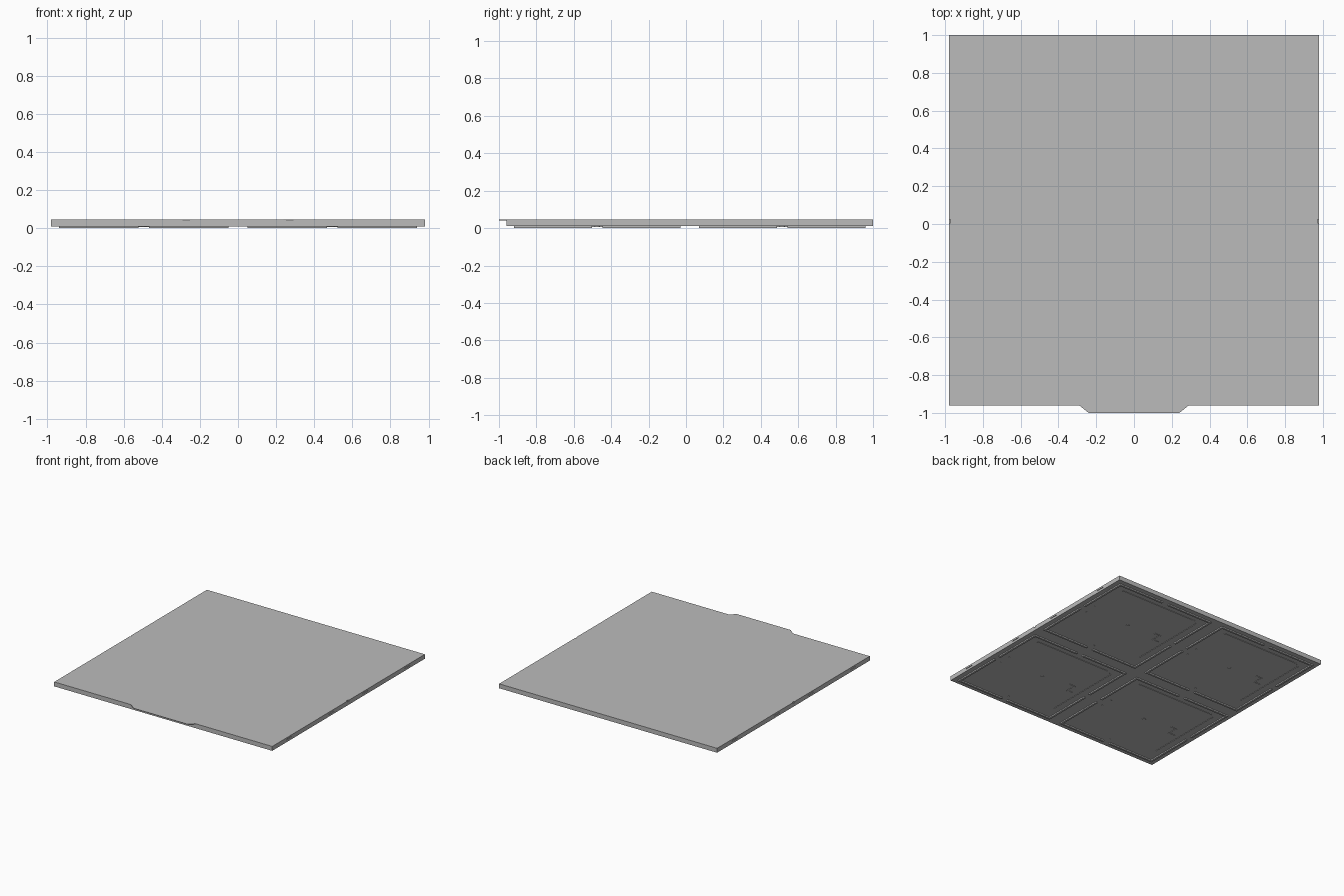
import bpy, bmesh, math
from mathutils import Matrix, Vector

cube = bpy.data.objects.get("Cube")
if cube:
    bpy.data.objects.remove(cube, do_unlink=True)

grey = bpy.data.materials.new("panel grey")
grey.use_nodes = True
grey.diffuse_color = (0.5, 0.5, 0.5, 1)
grey.node_tree.nodes["Principled BSDF"].inputs["Base Color"].default_value = (0.5, 0.5, 0.5, 1)

HALF = 0.98            # half width of the panel
MID_Y = 0.02           # centre of the square body
BASE, TOP = 0.01, 0.046
CELL = 0.495           # offset of each quarter from the middle
RIM = 0.445            # half size of each quarter's rim


def finish(name, bm):
    bmesh.ops.recalc_face_normals(bm, faces=bm.faces)
    mesh = bpy.data.meshes.new(name)
    bm.to_mesh(mesh)
    bm.free()
    obj = bpy.data.objects.new(name, mesh)
    bpy.context.collection.objects.link(obj)
    mesh.materials.append(grey)
    return obj


def add_box(bm, centre, size, turn=0):
    m = (Matrix.Translation(centre) @ Matrix.Rotation(turn, 4, 'Z')
         @ Matrix.Diagonal((*size, 1)))
    bmesh.ops.create_cube(bm, size=1, matrix=m)


def add_prism(bm, outline, z0, z1):
    face = bm.faces.new([bm.verts.new((x, y, z0)) for x, y in outline])
    made = bmesh.ops.extrude_face_region(bm, geom=[face])["geom"]
    verts = [g for g in made if isinstance(g, bmesh.types.BMVert)]
    bmesh.ops.translate(bm, verts=verts, vec=(0, 0, z1 - z0))


quarters = [(sx * CELL, MID_Y + sy * CELL) for sx in (-1, 1) for sy in (-1, 1)]

# Main slab
bm = bmesh.new()
add_box(bm, (0, MID_Y, (BASE + TOP) / 2), (2 * HALF, 2 * HALF, TOP - BASE))
slab = finish("panel_body", bm)

# Shallow slots in both side walls, two for each quarter
bm = bmesh.new()
for side in (-1, 1):
    for y in (-0.745, -0.205, 0.235, 0.775):
        add_box(bm, (side * HALF, y, 0.03), (0.016, 0.07, 0.005))
    add_box(bm, (side * HALF, 0.015, 0.043), (0.016, 0.018, 0.012))
cutter = finish("slot_cutter", bm)
cutter.hide_render = True
mod = slab.modifiers.new("slots", 'BOOLEAN')
mod.operation = 'DIFFERENCE'
mod.object = cutter
bpy.context.view_layer.objects.active = slab
bpy.ops.object.modifier_apply(modifier=mod.name)
bpy.data.objects.remove(cutter, do_unlink=True)

# Thin tab along the front top edge
bm = bmesh.new()
add_prism(bm, [(-0.29, -0.96), (-0.24, -1), (0.24, -1), (0.29, -0.96)], TOP - 0.004, TOP)
finish("front_tab", bm)

# Underside rims: each side is two bars with a gap between them
bm = bmesh.new()
width, gap = 0.016, 0.028
for cx, cy in quarters:
    for k in range(4):
        turn = Matrix.Rotation(k * math.pi / 2, 3, 'Z')
        for s in (-1, 1):
            p = turn @ Vector((s * (RIM + gap) / 2, RIM - width / 2, 0))
            add_box(bm, (cx + p.x, cy + p.y, BASE / 2),
                    (RIM - gap, width, BASE), k * math.pi / 2)
finish("underside_rims", bm)

# L-shaped ribs with a chamfered corner
bm = bmesh.new()
z, h, w = 0.0085, 0.004, 0.008
for cx, cy in quarters:
    add_box(bm, (cx + 0.02, cy + 0.375, z), (0.68, w, h))
    add_box(bm, (cx - 0.375, cy + 0.02, z), (w, 0.66, h))
    add_box(bm, (cx - 0.348, cy + 0.362, z), (0.062, w, h), math.pi / 4)
finish("underside_ribs", bm)

# Small clips and round studs on the underside
bm = bmesh.new()
for cx, cy in quarters:
    add_box(bm, (cx - 0.28, cy, z), (0.012, 0.09, h))
    add_box(bm, (cx - 0.255, cy + 0.04, z), (0.05, 0.012, h))
    add_box(bm, (cx - 0.305, cy - 0.04, z), (0.05, 0.012, h))
    for dx, dy, r in ((0, 0, 0.014), (0, -0.39, 0.007), (0.37, 0.06, 0.006), (0.37, -0.04, 0.006)):
        bmesh.ops.create_cone(bm, cap_ends=True, segments=16, radius1=r, radius2=r,
                              depth=h, matrix=Matrix.Translation((cx + dx, cy + dy, z)))
finish("underside_studs", bm)
